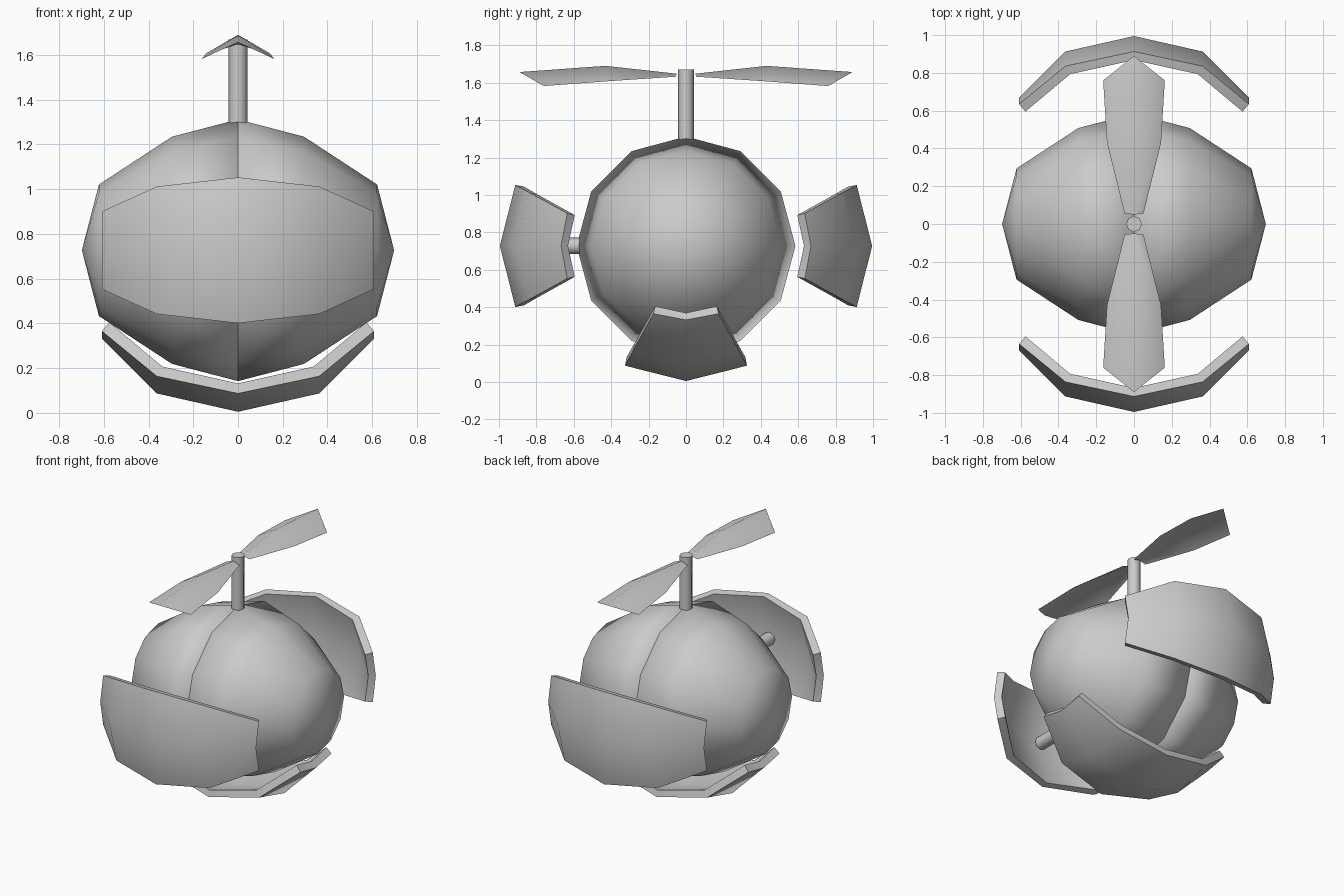
import bpy, bmesh, math
from mathutils import Matrix, Vector

if "Cube" in bpy.data.objects:
    bpy.data.objects.remove(bpy.data.objects["Cube"])

MID = 0.727  # height of the body's centre

grey = bpy.data.materials.new("grey")
grey.diffuse_color = (0.6, 0.6, 0.6, 1)
grey.use_nodes = True
grey.node_tree.nodes["Principled BSDF"].inputs["Base Color"].default_value = grey.diffuse_color


def finish(name, bm, angle=None, recalc=True):
    if recalc:
        bmesh.ops.recalc_face_normals(bm, faces=bm.faces)
    mesh = bpy.data.meshes.new(name)
    bm.to_mesh(mesh)
    bm.free()
    mesh.materials.append(grey)
    mesh.polygons.foreach_set("use_smooth", [True] * len(mesh.polygons))
    if angle:
        mesh.set_sharp_from_angle(angle=math.radians(angle))
    ob = bpy.data.objects.new(name, mesh)
    bpy.context.collection.objects.link(ob)
    return ob


# body: two closed twelve-sided halves meeting in a seam at x = 0
def body_half(name, side):
    bm = bmesh.new()
    rings = []
    for x, r in [(0, 0.585), (0.295, 0.508), (0.622, 0.294)]:
        rings.append([bm.verts.new((side * x, r * math.sin(k * math.tau / 12),
                                    MID + r * math.cos(k * math.tau / 12)))
                      for k in range(12)])
    pole = bm.verts.new((side * 0.698, 0, MID))
    for k in range(12):
        n = (k + 1) % 12
        for a, b in zip(rings, rings[1:]):
            bm.faces.new((a[k], a[n], b[n], b[k]))
        bm.faces.new((rings[-1][k], rings[-1][n], pole))
    bm.faces.new(rings[0])
    finish(name, bm)


body_half("body_right", 1)
body_half("body_left", -1)

# curved shell plates: (x, depth at ridge, depth at edge, half width)
OUTER = [(0, 0.722, 0.640, 0.326), (0.363, 0.640, 0.563, 0.285), (0.608, 0.395, 0.362, 0.174)]
INNER = [(0, 0.677, 0.595, 0.318), (0.338, 0.600, 0.520, 0.275), (0.575, 0.358, 0.322, 0.165)]


def plate(name, out, across, shift):
    out, across = Vector(out), Vector(across)
    bm = bmesh.new()

    def layer(stations):
        full = [(-x, m, e, w) for x, m, e, w in stations[:0:-1]] + stations
        grid = []
        for x, m, e, w in full:
            grid.append([bm.verts.new(Vector((x, 0, MID)) + out * (d + shift) + across * a)
                         for d, a in ((e, -w), (m, 0), (e, w))])
        for a, b in zip(grid, grid[1:]):
            for j in (0, 1):
                bm.faces.new((a[j], a[j + 1], b[j + 1], b[j]))
        return ([g[0] for g in grid] + [grid[-1][1]] + [g[2] for g in reversed(grid)]
                + [grid[0][1]])

    o, i = layer(OUTER), layer(INNER)
    for k in range(len(o)):  # rim
        n = (k + 1) % len(o)
        bm.faces.new((o[k], o[n], i[n], i[k]))
    finish(name, bm, 40)


plate("front_plate", (0, -1, 0), (0, 0, 1), 0.273)
plate("back_plate", (0, 1, 0), (0, 0, 1), 0.273)
plate("bottom_plate", (0, 0, -1), (0, 1, 0), 0)


# rods: the rotor stem and the arm holding the front plate
def rod(name, start, end, radius, sides):
    start, end = Vector(start), Vector(end)
    d = end - start
    bm = bmesh.new()
    bmesh.ops.create_cone(bm, cap_ends=True, segments=sides, radius1=radius, radius2=radius,
                          depth=d.length,
                          matrix=Matrix.Translation((start + end) / 2)
                          @ d.to_track_quat('Z', 'Y').to_matrix().to_4x4())
    finish(name, bm, 50)


rod("rotor_stem", (0, 0, 1.29), (0, 0, 1.67), 0.042, 8)
rod("plate_arm", (0, -0.55, MID), (0, -0.93, MID), 0.044, 8)


# rotor blades: thin folded sheets with a raised ridge
def blade(name, side):
    bm = bmesh.new()

    def v(x, y, z):
        return bm.verts.new((x, side * y, z))

    ridge = [v(0, 0.05, 1.648), v(0, 0.43, 1.69), v(0, 0.89, 1.657)]
    for s in (-1, 1):
        edge = [v(s * 0.05, 0.055, 1.632), v(s * 0.143, 0.43, 1.607), v(s * 0.163, 0.76, 1.582)]
        for f in ((ridge[0], ridge[1], edge[1], edge[0]),
                  (ridge[1], ridge[2], edge[2], edge[1])):
            face = bm.faces.new(f)
            face.normal_update()
            if face.normal.z < 0:
                face.normal_flip()
    finish(name, bm, recalc=False)


blade("front_blade", -1)
blade("back_blade", 1)
